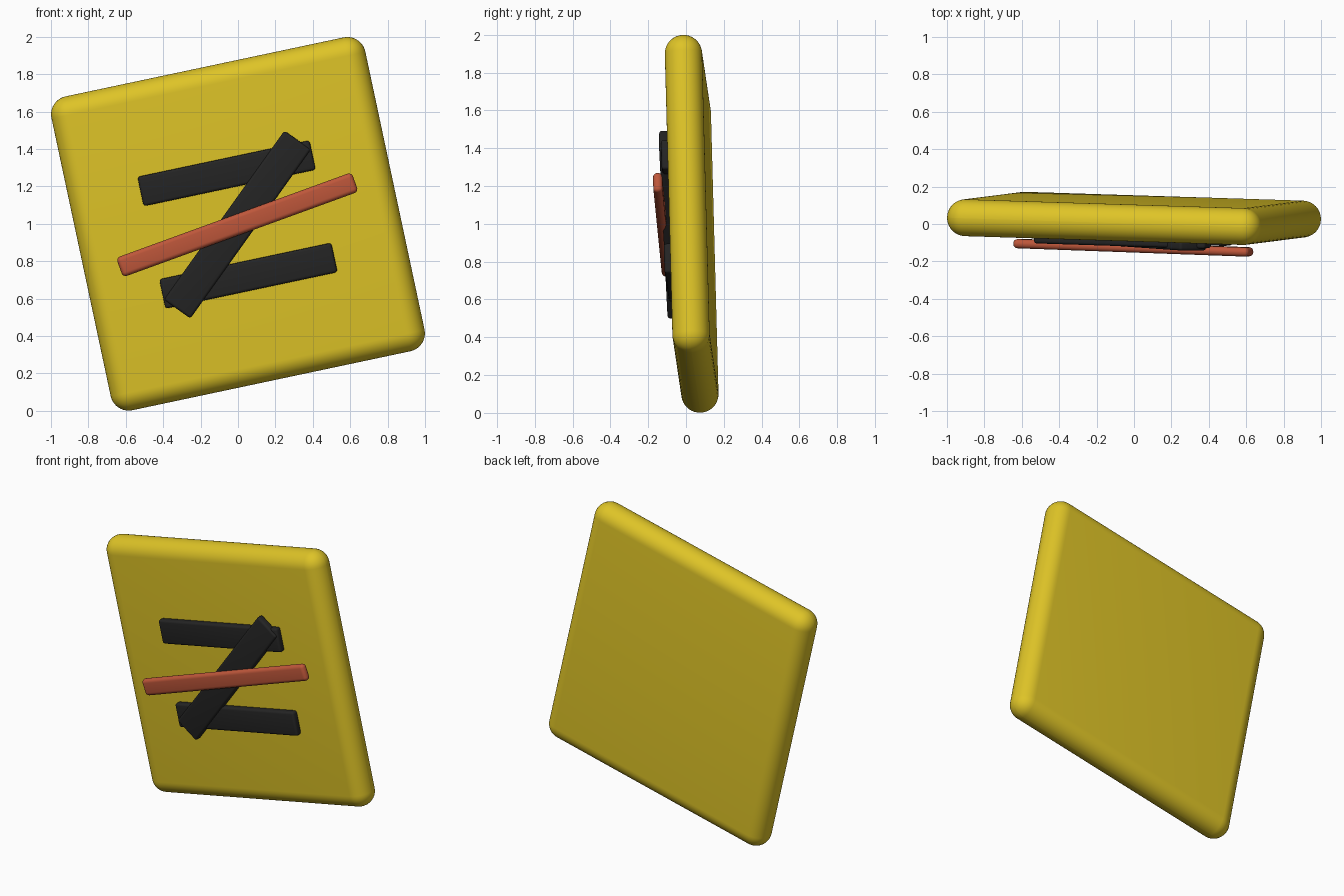
import bpy, bmesh, math
from mathutils import Matrix, Vector

if "Cube" in bpy.data.objects:
    bpy.data.objects.remove(bpy.data.objects["Cube"])

# Tilted frame of the sign: x along its width, z up its face, -y out of the front
u = Vector((1.485, -0.047, 0.315)).normalized()
v = Vector((-0.315, -0.040, 1.485))
v = (v - u * v.dot(u)).normalized()
n = v.cross(u)
FRAME = Matrix((u, n, v)).transposed().to_4x4()
FRAME.translation = Vector((0, 0.03, 1.0))


def material(name, rgb):
    m = bpy.data.materials.new(name)
    m.diffuse_color = (*rgb, 1)
    m.use_nodes = True
    m.node_tree.nodes["Principled BSDF"].inputs["Base Color"].default_value = m.diffuse_color
    return m


YELLOW = material("yellow", (0.73, 0.55, 0.02))
BLACK = material("black", (0.018, 0.018, 0.018))
RED = material("terracotta red", (0.52, 0.095, 0.043))


def rounded_box(name, size, loc, angle, radius, segments, mat):
    """Rounded box placed in the sign's frame, turned by angle on its face."""
    bm = bmesh.new()
    bmesh.ops.create_cube(bm, size=1)
    bmesh.ops.scale(bm, vec=size, verts=bm.verts)
    bmesh.ops.bevel(bm, geom=bm.edges[:], offset=radius, segments=segments,
                    profile=0.5, affect='EDGES', clamp_overlap=True)
    mesh = bpy.data.meshes.new(name)
    bm.to_mesh(mesh)
    bm.free()
    mesh.materials.append(mat)
    ob = bpy.data.objects.new(name, mesh)
    bpy.context.collection.objects.link(ob)
    turn = Matrix.Rotation(-math.radians(angle), 4, 'Y')
    ob.matrix_world = FRAME @ Matrix.Translation(loc) @ turn
    bpy.ops.object.select_all(action='DESELECT')
    ob.select_set(True)
    bpy.context.view_layer.objects.active = ob
    bpy.ops.object.shade_smooth_by_angle(angle=math.radians(40))
    return ob


# Square panel with fully rounded rim
rounded_box("panel", (1.716, 0.197, 1.716), (0, 0, 0), 0, 0.098, 10, YELLOW)

# Two level bars and the slanted bar joining them
for name, z in (("upper_bar", 0.28), ("lower_bar", -0.28)):
    rounded_box(name, (0.94, 0.05, 0.16), (0, -0.114, z), 0, 0.015, 4, BLACK)
rounded_box("diagonal_bar", (1.11, 0.05, 0.174), (0, -0.125, 0), 42.5,
            0.015, 4, BLACK)

# Crossing strike bar in front
rounded_box("strike_bar", (1.34, 0.049, 0.11), (0, -0.157, 0), 8, 0.023, 5, RED)
